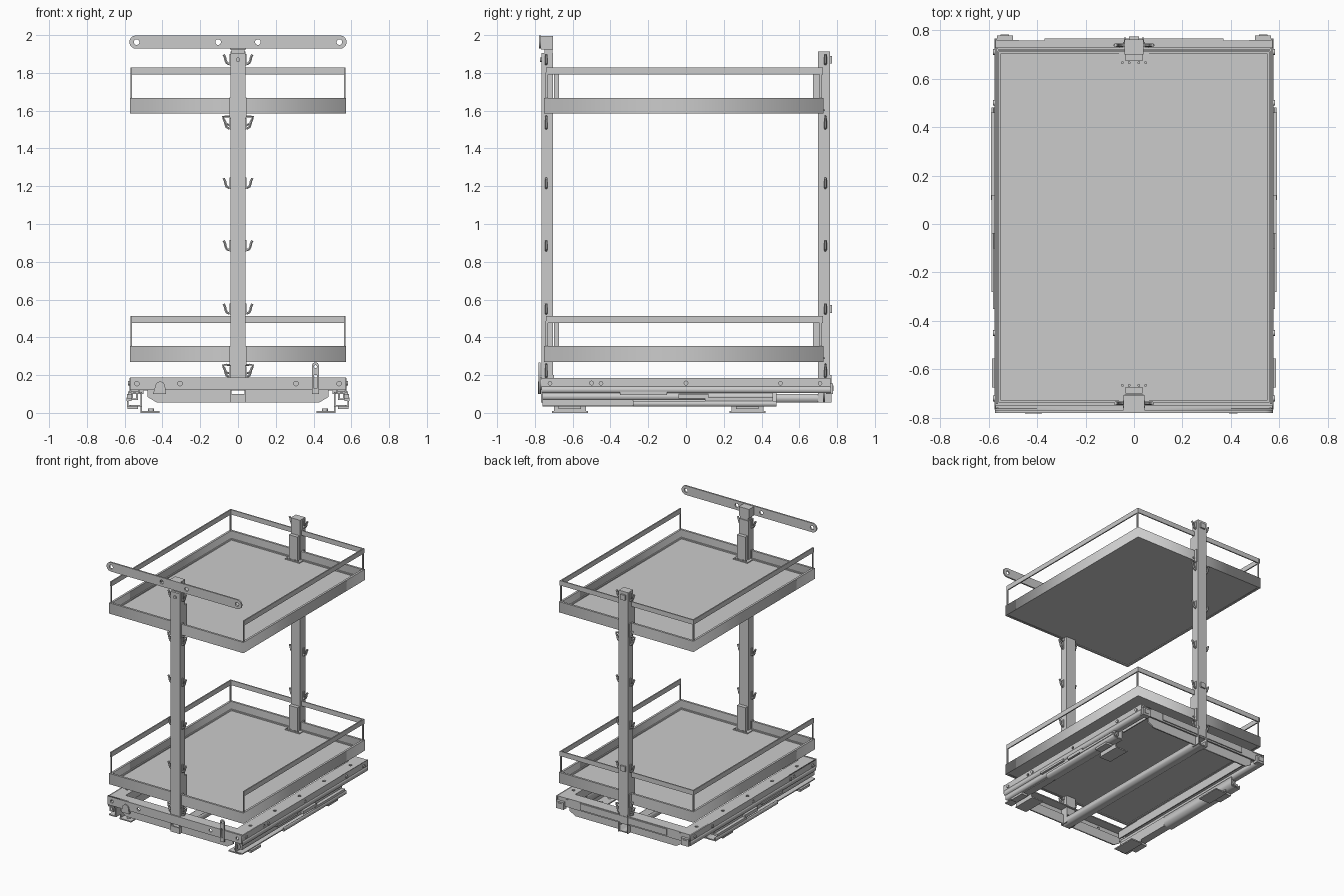
import bpy, math
from mathutils import Matrix

if "Cube" in bpy.data.objects:
    bpy.data.objects.remove(bpy.data.objects["Cube"])

FRONT = Matrix.Rotation(math.pi / 2, 4, 'X')                                     # profile x,y -> x,z
SIDE = Matrix.Rotation(math.pi / 2, 4, 'Z') @ Matrix.Rotation(math.pi / 2, 4, 'X')  # profile x,y -> y,z
TOP = Matrix.Identity(4)


def add(name, mesh, mirror=False, smooth=False):
    mesh.name = name
    ob = bpy.data.objects.new(name, mesh)
    bpy.context.collection.objects.link(ob)
    if mirror:
        ob.modifiers.new("mirror", 'MIRROR')
    if smooth:
        mesh.shade_smooth()
        mesh.set_sharp_from_angle(angle=math.radians(35))
    return ob


def box(name, x0, x1, y0, y1, z0, z1, mirror=False):
    v = [(x, y, z) for x in (x0, x1) for y in (y0, y1) for z in (z0, z1)]
    f = [(0, 1, 3, 2), (4, 6, 7, 5), (0, 4, 5, 1), (2, 3, 7, 6), (0, 2, 6, 4), (1, 5, 7, 3)]
    m = bpy.data.meshes.new(name)
    m.from_pydata(v, [], f)
    return add(name, m, mirror)


def curve_mesh(curve, matrix):
    tmp = bpy.data.objects.new("tmp", curve)
    bpy.context.collection.objects.link(tmp)
    dg = bpy.context.evaluated_depsgraph_get()
    m = bpy.data.meshes.new_from_object(tmp.evaluated_get(dg))
    m.transform(matrix)
    bpy.data.objects.remove(tmp)
    bpy.data.curves.remove(curve)
    return m


def plate(name, loops, thick, axes, loc, mirror=False, smooth=False):
    """Flat outline (with hole loops) given thickness, centred on loc."""
    c = bpy.data.curves.new(name, 'CURVE')
    c.dimensions, c.fill_mode, c.extrude = '2D', 'BOTH', thick / 2
    for pts in loops:
        s = c.splines.new('POLY')
        s.points.add(len(pts) - 1)
        for p, q in zip(s.points, pts):
            p.co = (q[0], q[1], 0, 1)
        s.use_cyclic_u = True
    return add(name, curve_mesh(c, Matrix.Translation(loc) @ axes), mirror, smooth)


def rod(name, pts, r, mirror=False):
    c = bpy.data.curves.new(name, 'CURVE')
    c.dimensions, c.bevel_depth, c.bevel_resolution, c.use_fill_caps = '3D', r, 1, True
    s = c.splines.new('POLY')
    s.points.add(len(pts) - 1)
    for p, q in zip(s.points, pts):
        p.co = (*q, 1)
    return add(name, curve_mesh(c, TOP), mirror, True)


def ring(cx, cy, r, n=16, a0=0, a1=2 * math.pi, end=False):
    k = n - 1 if end else n
    return [(cx + r * math.cos(a0 + (a1 - a0) * i / k), cy + r * math.sin(a0 + (a1 - a0) * i / k)) for i in range(n)]


def rect(x0, x1, y0, y1):
    return [(x0, y0), (x1, y0), (x1, y1), (x0, y1)]


PI = math.pi
X, Y0, Y1 = 0.573, -0.752, 0.728

# trays with three-sided guard rails
for label, z in (("lower", 0.27), ("upper", 1.585)):
    plate(label + "_tray_wall", [rect(-X, X, Y0, Y1), rect(-X + .016, X - .016, Y0 + .016, Y1 - .016)],
          .083, TOP, (0, 0, z + .0415))
    box(label + "_tray_floor", -X + .014, X - .014, Y0 + .014, Y1 - .014, z + .004, z + .016)
    plate(label + "_floor_hem", [rect(-X + .014, X - .014, Y0 + .014, Y1 - .014),
                                 rect(-X + .024, X - .024, Y0 + .024, Y1 - .024)], .01, TOP, (0, 0, z + .02))
    zr = z + .207
    box(label + "_side_rail", X - .012, X - .003, Y0 + .01, Y1 - .004, zr, zr + .037, True)
    box(label + "_back_rail", -X + .004, X - .004, Y1 - .014, Y1 - .005, zr, zr + .037)
    for y in (Y0 + .015, Y1 - .015):
        box(label + "_rail_upright", X - .012, X - .004, y - .006, y + .006, z + .07, zr + .01, True)
    # hangers joining each tray to the posts
    for s in (-1, 1):
        ya, yb = sorted((s * .672, s * .70))
        box(label + "_hanger", -.036, .036, ya, yb, z + .01, zr)
        ya, yb = sorted((s * .66, s * .735))
        box(label + "_hanger_foot", -.062, .062, ya, yb, z + .014, z + .022)
        box(label + "_hanger_cheek", .038, .046, s * .74 - .02, s * .74 + .012, z - .02, z + .085, True)
        for x in (.048, .02):
            plate(label + "_hanger_bolt", [ring(0, 0, .006, 8)], .008, TOP, (x, s * .666, z + .025), True)

# posts
box("front_post", -.04, .04, -.765, -.703, .12, 1.905)
box("back_post", -.04, .04, .70, .762, .12, 1.912)
box("back_post_foot_cheek", .034, .041, .70, .77, .055, .2, True)
box("front_post_foot_cheek", .034, .041, -.765, -.70, .055, .2, True)
box("front_post_neck", -.034, .034, -.748, -.708, 1.9, 1.94)
box("front_post_cap", -.043, .043, -.768, -.705, 1.925, 1.995)
for z in (.55, 1.87):
    box("back_post_stop", -.02, .02, .76, .774, z - .02, z + .02)
plate("front_post_bolt", [ring(0, 0, .012, 12)], .012, FRONT, (0, -.768, 1.87))

# hooks along both posts
for y in (-.74, .738):
    for z in (.2, .535, .87, 1.2, 1.515, 1.855):
        rod("post_hook", [(.035, y, z), (.05, y, z - .008), (.06, y, z - .002), (.066, y, z + .012),
                          (.069, y, z + .028), (.076, y, z + .042)], .0075, True)
        box("hook_plate", .038, .046, y - .008, y + .008, z - .015, z + .045, True)
    for z in (.215, 1.53):
        rod("tray_catch", [(.04, y, z - .008), (.062, y, z), (.074, y, z + .018), (.08, y, z + .038),
                           (.06, y, z + .04), (.04, y, z + .038)], .006, True)

# top cross bar with rounded ends and holes
r = .035
outline = ring(.54, 0, r, 10, -PI / 2, PI / 2, True) + ring(-.54, 0, r, 10, PI / 2, 1.5 * PI, True)
plate("top_cross_bar", [outline] + [ring(x, 0, .015) for x in (-.537, -.105, .105, .537)],
      .012, FRONT, (0, -.773, 1.963))

# base frame: cross bars, side angles and corner plates
plate("base_front_bar", [rect(-X, X, .122, .188)] + [ring(x, .155, .012) for x in (-.535, -.307, .307, .535)],
      .012, FRONT, (0, -.768, 0))
box("base_front_flange", -.56, .56, -.764, -.69, .178, .186)
box("base_back_bar", -.56, .56, .745, .757, .118, .186)
box("base_back_flange", -.56, .56, .67, .75, .178, .186)
box("back_bar_strip", -.37, .37, .755, .765, .13, .18)
for y in (-.74, .73):
    plate("base_apron", [[(.04, .055), (.43, .055), (.48, .085), (.48, .13), (.04, .13)]], .01, FRONT, (0, y, 0), True)
plate("side_top_flange", [rect(.475, .572, -.76, .76)] + [ring(.525, y, .012) for y in (-.6, -.3, 0, .3, .62, .7)],
      .008, TOP, (0, 0, .182), True)
plate("side_web", [[(-.765, .135), (.765, .135), (.765, .186), (-.765, .186)]] +
      [ring(y, .158, .01) for y in (-.5, 0, .5)], .008, SIDE, (.57, 0, 0), True)
box("side_inner_web", .475, .483, -.74, .74, .12, .186, True)
box("back_buffer", .50, .565, .74, .778, .10, .155, True)
box("buffer_pad", .515, .55, .76, .782, .115, .145, True)

# centre beam as an open channel
plate("centre_beam", [[(-.038, .055), (.038, .055), (.038, .1), (.03, .1), (.03, .063), (-.03, .063),
                       (-.03, .1), (-.038, .1)]], 1.52, FRONT, (0, 0, 0))
box("centre_beam_end", -.04, .04, -.768, -.758, .055, .1)

# drawer slides: runner, middle member and fixed member
runner = [(.52, .105), (.575, .105), (.575, .14), (.567, .14), (.567, .113), (.528, .113), (.528, .14), (.52, .14)]
plate("slide_runner", [runner], 1.53, FRONT, (0, 0, 0), True)
middle = [(.53, .068), (.565, .068), (.565, .105), (.555, .105), (.555, .077), (.54, .077), (.54, .105), (.53, .105)]
plate("slide_middle", [middle], 1.22, FRONT, (0, -.15, 0), True)
fixed = [(.508, .035), (.588, .035), (.588, .062), (.58, .062), (.58, .043), (.516, .043), (.516, .11), (.508, .11)]
plate("slide_fixed", [fixed], .76, FRONT, (0, .1, 0), True)
box("slide_fixed_front", .508, .516, -.76, -.27, .035, .11, True)
box("slide_fixed_floor", .51, .57, -.76, -.27, .035, .043, True)
box("slide_damper", .565, .59, .1, .46, .064, .082, True)
box("damper_clip", .565, .588, -.04, .12, .075, .1, True)
box("slide_latch", .565, .582, -.35, -.1, .095, .112, True)
for y in (-.72, -.45, .5, .71):
    plate("slide_bolt", [ring(y, .157, .012, 12)], .012, SIDE, (.576, 0, 0), True)

# feet brackets
for y in (-.615, .325):
    box("foot_flange", .415, .515, y - .095, y + .095, 0, .009, True)
    box("foot_web", .508, .516, y - .085, y + .085, 0, .1, True)
    box("foot_outer", .53, .585, y - .06, y + .06, .02, .037, True)
    for d in (-.055, .055):
        plate("foot_screw", [ring(.46, y + d, .016, 12)], .02, TOP, (0, 0, .012), True)

# front latch and release lever
plate("front_latch", [[(-.45, .1), (-.38, .1)] + ring(-.412, .14, .026, 9, 0, PI, True)], .016, FRONT, (0, -.775, 0))
plate("front_lever", [[(.392, .1), (.428, .1)] + ring(.41, .25, .018, 9, 0, PI, True), ring(.41, .245, .008, 12),
                      rect(.403, .417, .13, .2)], .012, FRONT, (0, -.776, 0))
